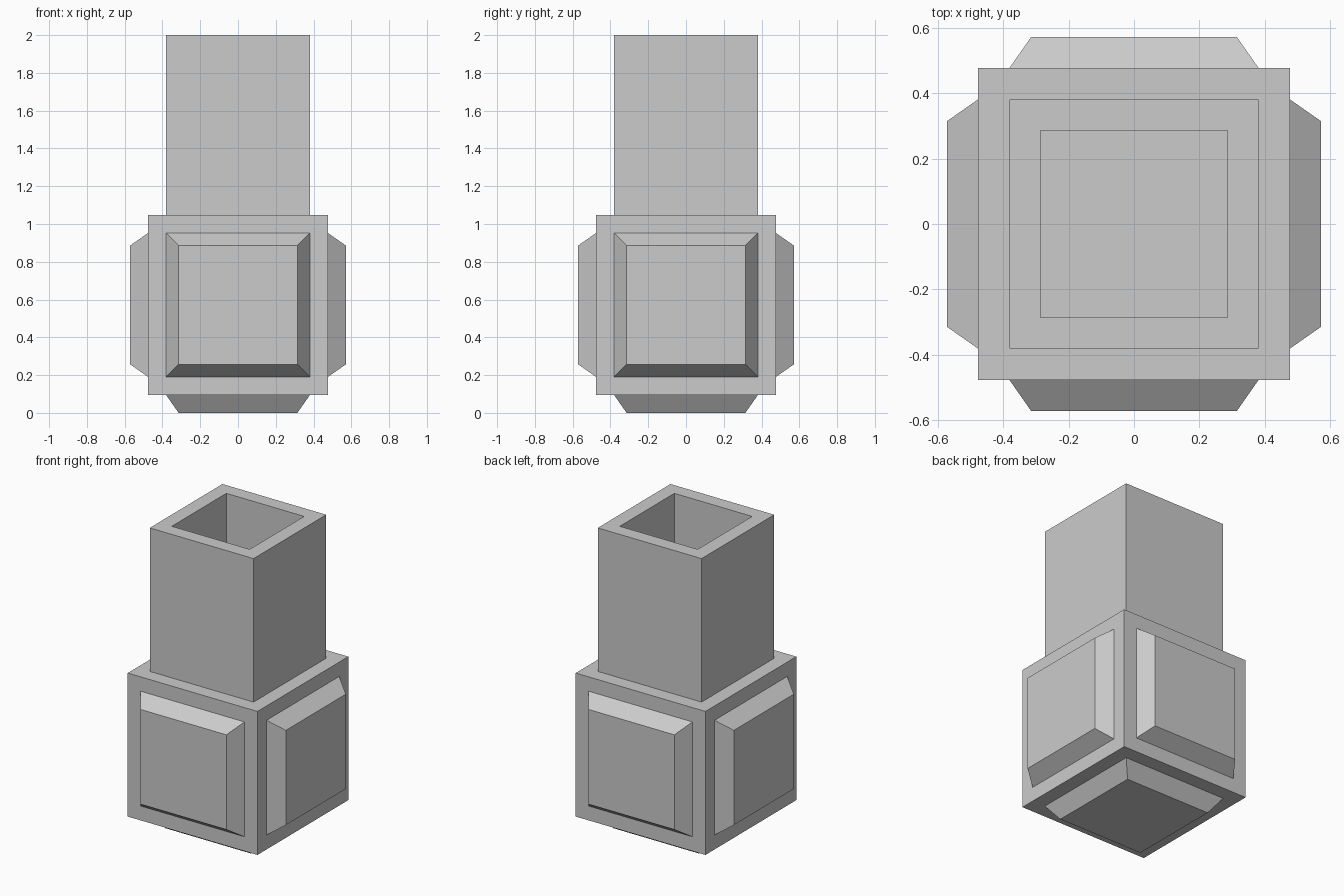
import bpy
import bmesh
from mathutils import Matrix

old = bpy.data.objects.get("Cube")
if old:
    bpy.data.objects.remove(old, do_unlink=True)

U = 2 / 21            # wall thickness, the module all sizes follow
SIZE = 10 * U         # edge of the cubic body
CENTRE_Z = 6 * U

grey = bpy.data.materials.new("light_grey")
grey.use_nodes = True
colour = (0.6, 0.6, 0.6, 1)
grey.diffuse_color = colour
grey.node_tree.nodes["Principled BSDF"].inputs["Base Color"].default_value = colour


def step(bm, faces, inset, depth):
    """Inset each face and push it along its normal."""
    bmesh.ops.inset_individual(bm, faces=faces, thickness=inset, depth=depth,
                               use_even_offset=True)


bm = bmesh.new()

# Cubic body
bmesh.ops.create_cube(bm, size=SIZE, matrix=Matrix.Translation((0, 0, CENTRE_Z)))
bm.normal_update()
top = [f for f in bm.faces if f.normal.z > 0.9]
others = [f for f in bm.faces if f.normal.z < 0.9]

# Bevelled raised panels on the sides and the bottom
step(bm, others, U, 0)
step(bm, others, 0.7 * U, U)

# Square hollow neck rising from the top
step(bm, top, U, 0)
step(bm, top, 0, SIZE)
step(bm, top, U, 0)
step(bm, top, 0, -SIZE)

bm.normal_update()
mesh = bpy.data.meshes.new("body_with_neck")
bm.to_mesh(mesh)
bm.free()
mesh.materials.append(grey)
body = bpy.data.objects.new("body_with_neck", mesh)
bpy.context.collection.objects.link(body)
